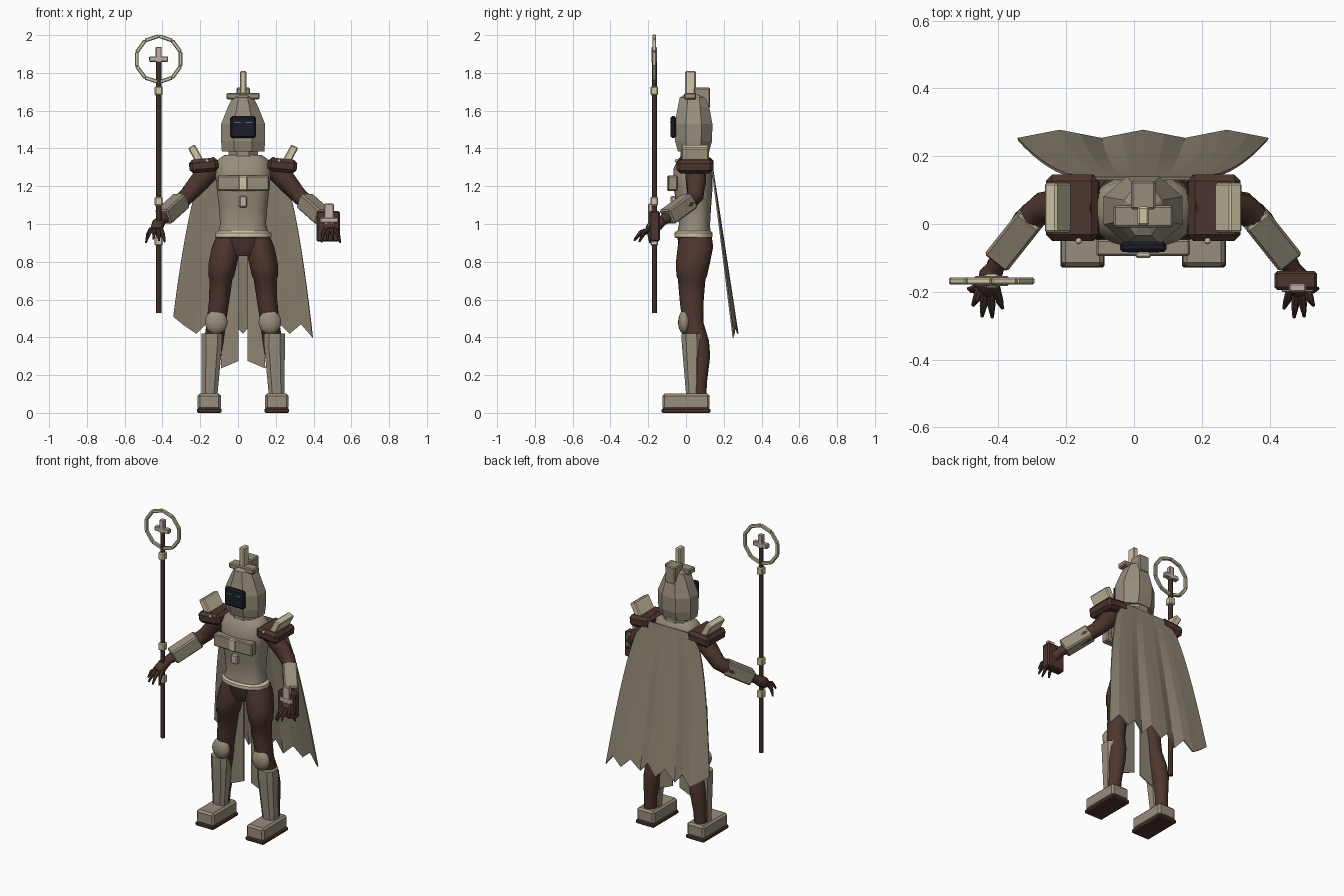
import bpy, bmesh, math
from math import sin, cos, pi, copysign
from mathutils import Vector, Matrix

if "Cube" in bpy.data.objects:
    bpy.data.objects.remove(bpy.data.objects["Cube"])

CX = 0.027  # the body sits a little left of centre


def material(name, r, g, b):
    m = bpy.data.materials.new(name)
    m.use_nodes = True
    m.diffuse_color = (r, g, b, 1)
    bsdf = m.node_tree.nodes["Principled BSDF"]
    bsdf.inputs["Base Color"].default_value = (r, g, b, 1)
    bsdf.inputs["Roughness"].default_value = 0.8
    return m


BROWN = material("dark brown", 0.075, 0.036, 0.027)
WOOD = material("staff wood", 0.05, 0.027, 0.021)
TAUPE = material("taupe armour", 0.31, 0.27, 0.2)
CLOTH = material("taupe cloth", 0.27, 0.235, 0.172)
CREAM = material("cream trim", 0.62, 0.56, 0.38)
PINK = material("pale pink", 0.54, 0.43, 0.38)
VISOR = material("visor black", 0.012, 0.012, 0.022)
GLOW = material("dull teal", 0.1, 0.16, 0.17)


def finish(bm, name, mat, angle=0):
    bmesh.ops.recalc_face_normals(bm, faces=bm.faces)
    me = bpy.data.meshes.new(name)
    bm.to_mesh(me)
    bm.free()
    me.materials.append(mat)
    if angle:
        me.shade_smooth()
        me.set_sharp_from_angle(angle=math.radians(angle))
    ob = bpy.data.objects.new(name, me)
    ob.location.x = CX
    bpy.context.scene.collection.objects.link(ob)
    return ob


def box(name, center, size, mat, bevel=0.006, rot=None):
    bm = bmesh.new()
    bmesh.ops.create_cube(bm, size=1)
    bmesh.ops.scale(bm, vec=size, verts=bm.verts)
    if bevel:
        bmesh.ops.bevel(bm, geom=bm.edges[:], offset=bevel, segments=1, affect='EDGES')
    turn = rot.to_4x4() if rot else Matrix()
    bmesh.ops.transform(bm, matrix=Matrix.Translation(center) @ turn, verts=bm.verts)
    return finish(bm, name, mat)


def skin(name, rings, mat, angle):
    bm = bmesh.new()
    loops = [[bm.verts.new(p) for p in ring] for ring in rings]
    n = len(loops[0])
    for a, b in zip(loops, loops[1:]):
        for i in range(n):
            bm.faces.new((a[i], a[(i + 1) % n], b[(i + 1) % n], b[i]))
    bm.faces.new(loops[0])
    bm.faces.new(loops[-1])
    return finish(bm, name, mat, angle)


def loft(name, sections, mat, n=20, power=1.0, angle=40):
    """Stacked level rings, each given as (x, y, z, half width, half depth)."""
    rings = []
    for x, y, z, rx, ry in sections:
        ring = []
        for i in range(n):
            a = 2 * pi * (i + 0.5) / n
            c, s = cos(a), sin(a)
            ring.append((x + rx * copysign(abs(c) ** power, c),
                         y + ry * copysign(abs(s) ** power, s), z))
        rings.append(ring)
    return skin(name, rings, mat, angle)


def tube(name, points, radii, mat, n=12, angle=40):
    pts = [Vector(p) for p in points]
    rings = []
    for i, (p, r) in enumerate(zip(pts, radii)):
        d = pts[min(i + 1, len(pts) - 1)] - pts[max(i - 1, 0)]
        q = d.to_track_quat('Z', 'Y')
        rings.append([p + q @ Vector((r * cos(2 * pi * k / n), r * sin(2 * pi * k / n), 0))
                      for k in range(n)])
    return skin(name, rings, mat, angle)


def ball(name, center, size, mat, u=16, v=10):
    bm = bmesh.new()
    bmesh.ops.create_uvsphere(bm, u_segments=u, v_segments=v, radius=1)
    bmesh.ops.scale(bm, vec=size, verts=bm.verts)
    bmesh.ops.translate(bm, vec=center, verts=bm.verts)
    return finish(bm, name, mat, 60)


# Torso and hips
loft("torso", [(0, .04, .94, .138, .09), (0, .045, 1.0, .122, .083), (0, .042, 1.1, .13, .092),
               (0, .037, 1.2, .142, .105), (0, .037, 1.29, .15, .105), (0, .045, 1.34, .135, .088),
               (0, .045, 1.365, .1, .07)], TAUPE, 28, .8)
loft("hips", [(0, .05, .83, .07, .07), (0, .05, .88, .14, .09), (0, .042, .96, .138, .092)],
     BROWN, 24)
loft("belt", [(0, .04, .925, .138, .093), (0, .04, .932, .15, .102), (0, .04, .952, .15, .102),
              (0, .04, .962, .138, .093)], CREAM, 28, .9)
box("chest_band", (0, -.07, 1.216), (.275, .05, .08), TAUPE)
box("chest_clasp", (0, -.088, 1.216), (.048, .024, .08), CREAM)
box("chest_pendant", (0, -.066, 1.118), (.042, .03, .06), PINK)
loft("neck_collar", [(0, .045, 1.33, .085, .08), (0, .045, 1.4, .085, .08)], TAUPE, 8)

# Helmet with visor and crest
loft("helmet", [(0, .04, 1.385, .122, .09), (0, .04, 1.44, .126, .106), (0, .04, 1.53, .126, .108),
                (0, .04, 1.62, .087, .09), (0, .04, 1.67, .06, .08), (0, .04, 1.685, .04, .05)],
     TAUPE, 8, 1, 0)
box("visor", (0, -.068, 1.513), (.138, .03, .115), VISOR, .009)
for s in (-1, 1):
    box("visor_eye", (s * .03, -.0835, 1.537), (.032, .003, .007), GLOW, 0)
box("crest_bar", (0, .022, 1.677), (.176, .064, .034), TAUPE)
box("crest_post", (0, .024, 1.74), (.034, .056, .14), CREAM)
box("crest_back_block", (0, .085, 1.667), (.072, .085, .11), TAUPE)

for s, side in ((-1, "right_"), (1, "left_")):
    # Leg, knee, shin and boot
    loft(side + "leg", [(s * x, y, z, rx, ry) for x, y, z, rx, ry in (
        (.08, .052, .93, .065, .085), (.088, .05, .88, .078, .094), (.108, .036, .79, .077, .09),
        (.116, .03, .72, .069, .08), (.117, .03, .71, .062, .073), (.126, .03, .6, .055, .064),
        (.142, .036, .48, .052, .056), (.155, .062, .38, .052, .06), (.165, .072, .3, .05, .056),
        (.176, .068, .17, .04, .044), (.18, .065, .08, .038, .042))], BROWN, 18)
    ball(side + "knee_pad", (s * .142, -.008, .48), (.06, .034, .064), TAUPE)
    loft(side + "shin_guard", [(s * .166, .028, .42, .058, .055), (s * .166, .03, .36, .058, .055),
                               (s * .178, .035, .09, .044, .036)], TAUPE, 8, .7, 0)
    box(side + "boot", (s * .179, 0, .06), (.124, .25, .085), TAUPE, .012)
    box(side + "sole", (s * .179, 0, .0125), (.13, .257, .025), BROWN)

    # Hanging cloth strip between the legs
    bm = bmesh.new()
    bm.faces.new([bm.verts.new((s * x, .06, z)) for x, z in
                  ((.024, .87), (.024, .275), (.118, .235), (.09, .87))])
    strip = finish(bm, side + "tabard", CLOTH)
    strip.modifiers.new("thickness", 'SOLIDIFY').thickness = .006

    # Shoulder armour
    box(side + "shoulder_pad", (s * .208, .048, 1.31), (.155, .195, .072), BROWN, .018,
        Matrix.Rotation(s * .1, 3, 'Y'))
    box(side + "shoulder_plate", (s * .25, .048, 1.368), (.042, .146, .1), CREAM, .006,
        Matrix.Rotation(s * .5, 3, 'Y'))
    ball(side + "shoulder_stud", (s * .19, -.05, 1.335), (.01, .01, .01), PINK, 8, 6)

    # Arm, forearm guard and hand
    tube(side + "arm", [(s * x, y, z) for x, y, z in (
        (.13, .05, 1.32), (.17, .05, 1.29), (.23, .053, 1.225), (.295, .05, 1.15),
        (.345, .005, 1.105), (.41, -.09, 1.04), (.44, -.13, 1.015))],
        (.045, .056, .054, .045, .042, .034, .026), BROWN)
    a, b = Vector((s * .325, .024, 1.125)), Vector((s * .425, -.102, 1.035))
    box(side + "forearm_guard", (a + b) / 2, (.085, .085, (b - a).length), TAUPE, .008,
        (b - a).to_track_quat('Z', 'Y').to_matrix())
    tube(side + "palm", [(s * .43, -.12, 1.02), (s * .45, -.15, 1.0), (s * .457, -.185, .975),
                         (s * .457, -.205, .965)], (.024, .034, .034, .02), BROWN, 10)
    for i, (x, y, z) in enumerate(((.502, -.24, .93), (.475, -.272, .92), (.445, -.275, .912),
                                   (.415, -.248, .905), (.515, -.19, .9))):
        root = Vector((s * (.457 + (x - .457) * .5), -.18, .975))
        tip = Vector((s * x, y, z))
        bend = root.lerp(tip, .55) + Vector((0, -.008, .012))
        tube(side + "finger", [root, bend, tip], (.013, .012, .005), BROWN, 7)

# Cape: a flaring folded sheet with a ragged hem
cols, rows = 12, 10
hem = (.51, .46, .42, .48, .41, .48, .42, .49, .42, .48, .42, .47, .4)
bm = bmesh.new()
grid = []
for j in range(rows + 1):
    t = j / rows
    line = []
    for i in range(cols + 1):
        u = 2 * i / cols - 1
        z = 1.335 + (hem[i] - 1.335) * t
        fold = .012 * cos(u * 3 * pi) * t
        line.append(bm.verts.new((u * (.16 + .21 * t ** .5), .138 + .128 * t + fold, z)))
    grid.append(line)
for p, q in zip(grid, grid[1:]):
    for i in range(cols):
        bm.faces.new((p[i], p[i + 1], q[i + 1], q[i]))
cape = finish(bm, "cape", CLOTH)
cape.modifiers.new("thickness", 'SOLIDIFY').thickness = .008

# Staff with collars, ring and small cross
SX, SY = -.447, -.168
tube("staff", [(SX, SY, .53), (SX, SY, 1.87)], (.014, .014), WOOD, 10)
for z in (.91, 1.12, 1.705):
    box("staff_collar", (SX, SY, z), (.042, .042, .048), CREAM)
for k in range(10):
    a = 2 * pi * k / 10
    box("staff_ring_segment", (SX + .116 * cos(a), SY, 1.873 + .116 * sin(a)),
        (.02, .02, .076), CREAM, .004, Matrix.Rotation(-a, 3, 'Y'))
box("staff_cross_upright", (SX, SY, 1.895), (.032, .03, .085), PINK, .004)
box("staff_cross_bar", (SX, SY, 1.873), (.1, .03, .03), PINK, .004)

# Book with a cross in the left hand
box("book", (.45, -.166, .988), (.125, .056, .162), BROWN, .008)
box("book_cross_upright", (.455, -.188, 1.045), (.05, .024, .125), PINK, .004)
box("book_cross_bar", (.455, -.19, 1.02), (.095, .022, .028), PINK, .004)
